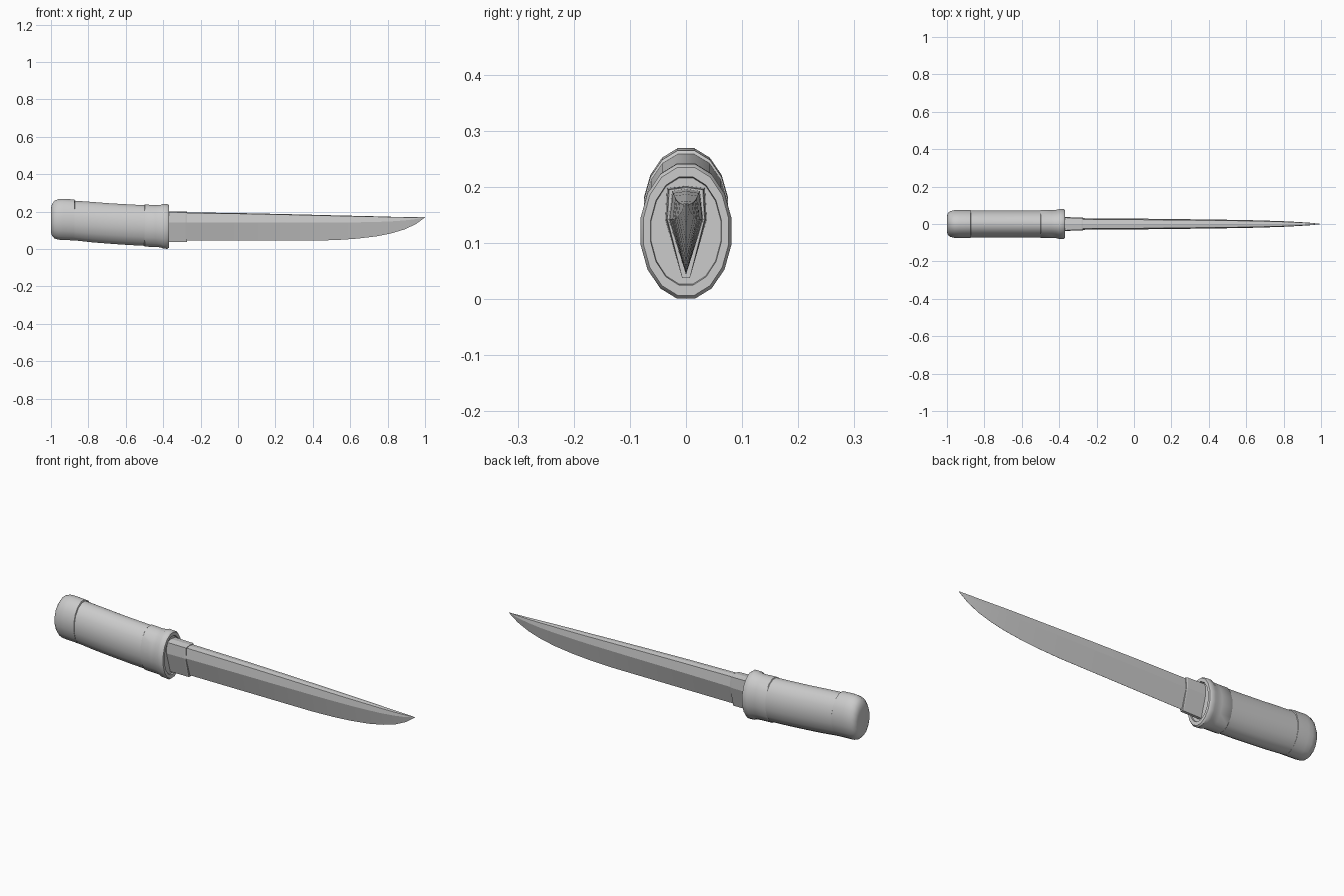
import bpy, bmesh, math


def loft(name, rings, smooth=None):
    """Skin a list of closed point rings and cap both ends."""
    bm = bmesh.new()
    loops = [[bm.verts.new(p) for p in ring] for ring in rings]
    n = len(loops[0])
    for a, b in zip(loops, loops[1:]):
        for i in range(n):
            j = (i + 1) % n
            bm.faces.new((a[i], a[j], b[j], b[i]))
    bm.faces.new(loops[0])
    bm.faces.new(loops[-1])
    bmesh.ops.remove_doubles(bm, verts=bm.verts, dist=1e-5)
    bmesh.ops.recalc_face_normals(bm, faces=bm.faces)
    mesh = bpy.data.meshes.new(name)
    bm.to_mesh(mesh)
    bm.free()
    obj = bpy.data.objects.new(name, mesh)
    bpy.context.collection.objects.link(obj)
    if smooth:
        bpy.ops.object.select_all(action='DESELECT')
        obj.select_set(True)
        bpy.context.view_layer.objects.active = obj
        bpy.ops.object.shade_smooth_by_angle(angle=math.radians(smooth))
    return obj


def oval(x, top, bottom, half_width, sides=16):
    """Sixteen-sided oval ring with flats at top, bottom and sides."""
    k = 1 / math.cos(math.pi / sides)
    mid, half = (top + bottom) / 2, (top - bottom) / 2
    angles = [2 * math.pi * (i + 0.5) / sides for i in range(sides)]
    return [(x, k * half_width * math.cos(a), mid + k * half * math.sin(a))
            for a in angles]


def wedge(x, top, shoulder, ridge, edge, ys, yr, ye, crown):
    """Symmetric blade section: crowned spine, ridge, narrow edge."""
    side = [(ys, shoulder), (yr, ridge), (ye, edge)]
    return ([(x, 0, top + crown)] + [(x, y, z) for y, z in side]
            + [(x, -y, z) for y, z in reversed(side)])


# Rounded end cap of the handle
loft("pommel_cap", [oval(*r) for r in [
    (-1.0, 0.215, 0.09, 0.045), (-0.995, 0.238, 0.072, 0.059),
    (-0.982, 0.258, 0.057, 0.069), (-0.96, 0.267, 0.05, 0.074),
    (-0.935, 0.269, 0.049, 0.075), (-0.875, 0.265, 0.046, 0.075),
    (-0.872, 0.257, 0.051, 0.072)]], 40)

# Gently curved grip
loft("grip", [oval(*r) for r in [
    (-0.88, 0.259, 0.047, 0.0735), (-0.78, 0.252, 0.036, 0.0735),
    (-0.69, 0.245, 0.029, 0.0735), (-0.59, 0.239, 0.022, 0.0735),
    (-0.49, 0.234, 0.017, 0.0735)]], 40)

# Front band, flange and stepped mouth
loft("handle_collar", [oval(*r) for r in [
    (-0.502, 0.233, 0.018, 0.072), (-0.498, 0.238, 0.013, 0.075),
    (-0.44, 0.235, 0.011, 0.075), (-0.415, 0.236, 0.009, 0.076),
    (-0.40, 0.242, 0.003, 0.08), (-0.378, 0.241, 0.001, 0.081),
    (-0.370, 0.235, 0.007, 0.076), (-0.370, 0.218, 0.025, 0.063),
    (-0.378, 0.216, 0.027, 0.062)]], 40)

# Metal wedge sleeve at the blade root
loft("blade_collar", [wedge(x, top, 0.195 + dz, 0.142, 0.038, ys, yr, 0.007, 0.001)
                      for x, top, dz, ys, yr in [(-0.39, 0.201, 0.003, 0.034, 0.037),
                                                 (-0.28, 0.200, 0.001, 0.032, 0.035),
                                                 (-0.272, 0.198, 0, 0.030, 0.033)]])

# Blade: x, spine height, ridge height, edge height, half thickness
stations = [
    (-0.30, 0.193, 0.142, 0.045, 0.031), (0.0, 0.189, 0.143, 0.045, 0.029),
    (0.25, 0.184, 0.142, 0.045, 0.026), (0.42, 0.180, 0.142, 0.045, 0.024),
    (0.54, 0.177, 0.142, 0.049, 0.022), (0.64, 0.175, 0.143, 0.056, 0.020),
    (0.74, 0.173, 0.145, 0.068, 0.017), (0.82, 0.171, 0.148, 0.084, 0.014),
    (0.89, 0.170, 0.153, 0.105, 0.010), (0.95, 0.170, 0.160, 0.133, 0.006),
    (1.0, 0.1705, 0.1700, 0.169, 0.0005)]
loft("blade", [wedge(x, top, top, ridge, edge, 0.8 * t, t, 0.0004, 0.12 * t)
               for x, top, ridge, edge, t in stations], 12)
